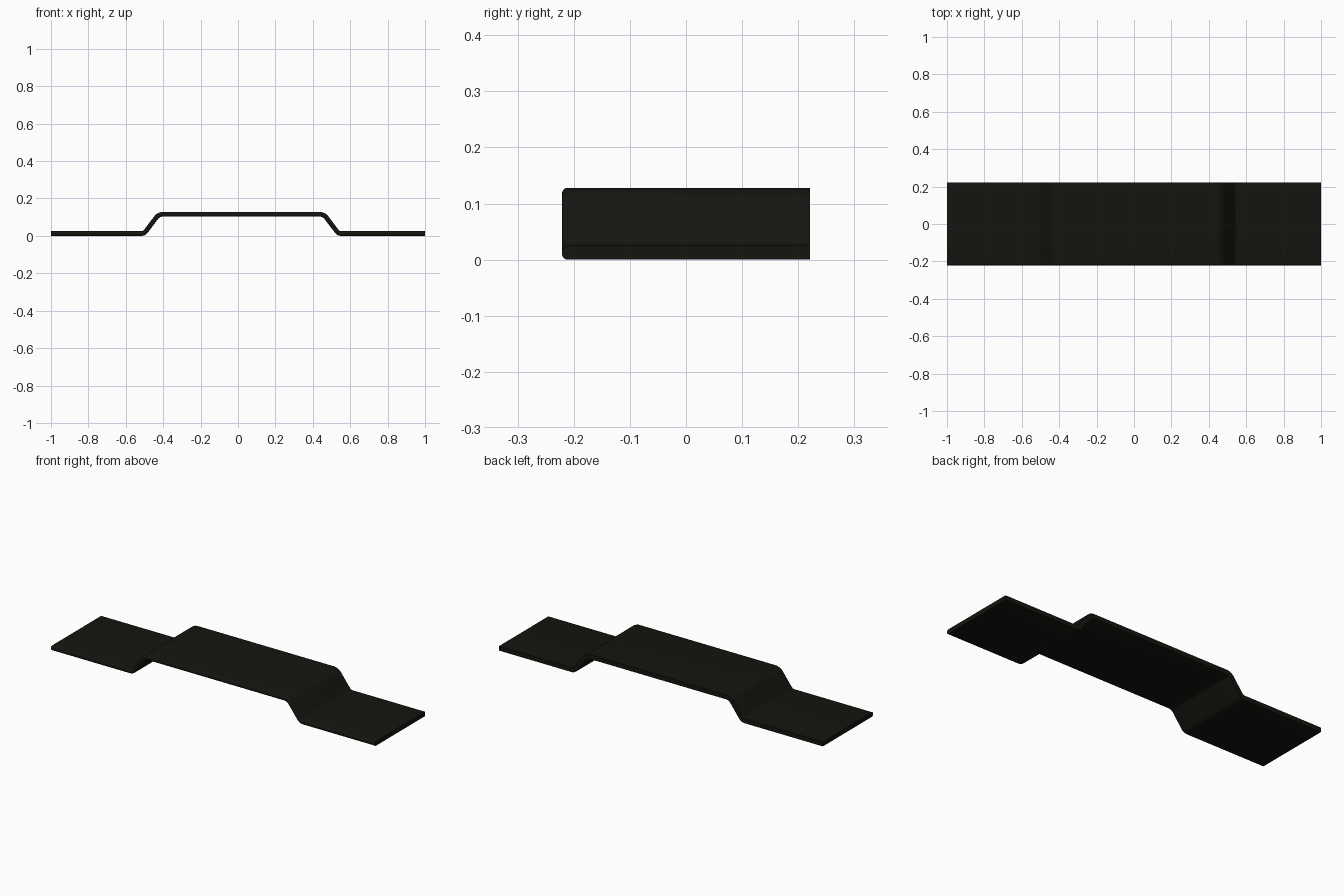
import bpy, bmesh, math
from mathutils import Vector

if "Cube" in bpy.data.objects:
    bpy.data.objects.remove(bpy.data.objects["Cube"])

T, HALF_W, R = 0.025, 0.221, 0.01
LOW, HIGH = T / 2, 0.1155

# Centreline of the bent strip: x, z, bend radius
CORNERS = [(-1, LOW, 0), (-0.502, LOW, 0.03), (-0.424, HIGH, 0.045),
           (0.459, HIGH, 0.045), (0.537, LOW, 0.03), (1, LOW, 0)]


def rounded_path(corners, steps=8):
    """Return (point, direction) pairs with circular bends."""
    pts = [Vector(c[:2]) for c in corners]
    out = [(pts[0], (pts[1] - pts[0]).normalized())]
    for i in range(1, len(pts) - 1):
        a = (pts[i] - pts[i - 1]).normalized()
        b = (pts[i + 1] - pts[i]).normalized()
        r = corners[i][2]
        turn = math.atan2(a.x * b.y - a.y * b.x, a.dot(b))
        side = math.copysign(1, turn)
        start = pts[i] - a * r * math.tan(abs(turn) / 2)
        centre = start + Vector((-a.y, a.x)) * r * side
        base = math.atan2(a.y, a.x)
        for k in range(steps + 1):
            ang = base + turn * k / steps
            d = Vector((math.cos(ang), math.sin(ang)))
            out.append((centre - Vector((-d.y, d.x)) * r * side, d))
    out.append((pts[-1], (pts[-1] - pts[-2]).normalized()))
    return out


# Cross-section (y, offset): square back edge, rounded front edge
section = [(HALF_W, -T / 2), (HALF_W, T / 2)]
for sign, first in ((1, 90), (-1, 180)):
    for k in range(5):
        ang = math.radians(first + 90 * k / 4)
        section.append((-HALF_W + R + R * math.cos(ang),
                        sign * (T / 2 - R) + R * math.sin(ang)))

# Sweep the section along the bends
bm = bmesh.new()
rings = []
for p, d in rounded_path(CORNERS):
    rings.append([bm.verts.new((p.x - d.y * n, y, p.y + d.x * n))
                  for y, n in section])
count = len(section)
for r0, r1 in zip(rings, rings[1:]):
    for j in range(count):
        k = (j + 1) % count
        bm.faces.new((r0[j], r0[k], r1[k], r1[j]))
bm.faces.new(rings[0])
bm.faces.new(rings[-1])
bmesh.ops.recalc_face_normals(bm, faces=bm.faces)
mesh = bpy.data.meshes.new("bent_strip")
bm.to_mesh(mesh)
bm.free()

strip = bpy.data.objects.new("bent_strip", mesh)
bpy.context.collection.objects.link(strip)
mat = bpy.data.materials.new("dark_metal")
mat.diffuse_color = (0.008, 0.007, 0.005, 1)
mat.use_nodes = True
mat.node_tree.nodes["Principled BSDF"].inputs["Base Color"].default_value = mat.diffuse_color
mesh.materials.append(mat)
bpy.context.view_layer.objects.active = strip
strip.select_set(True)
bpy.ops.object.shade_smooth_by_angle(angle=math.radians(35))
